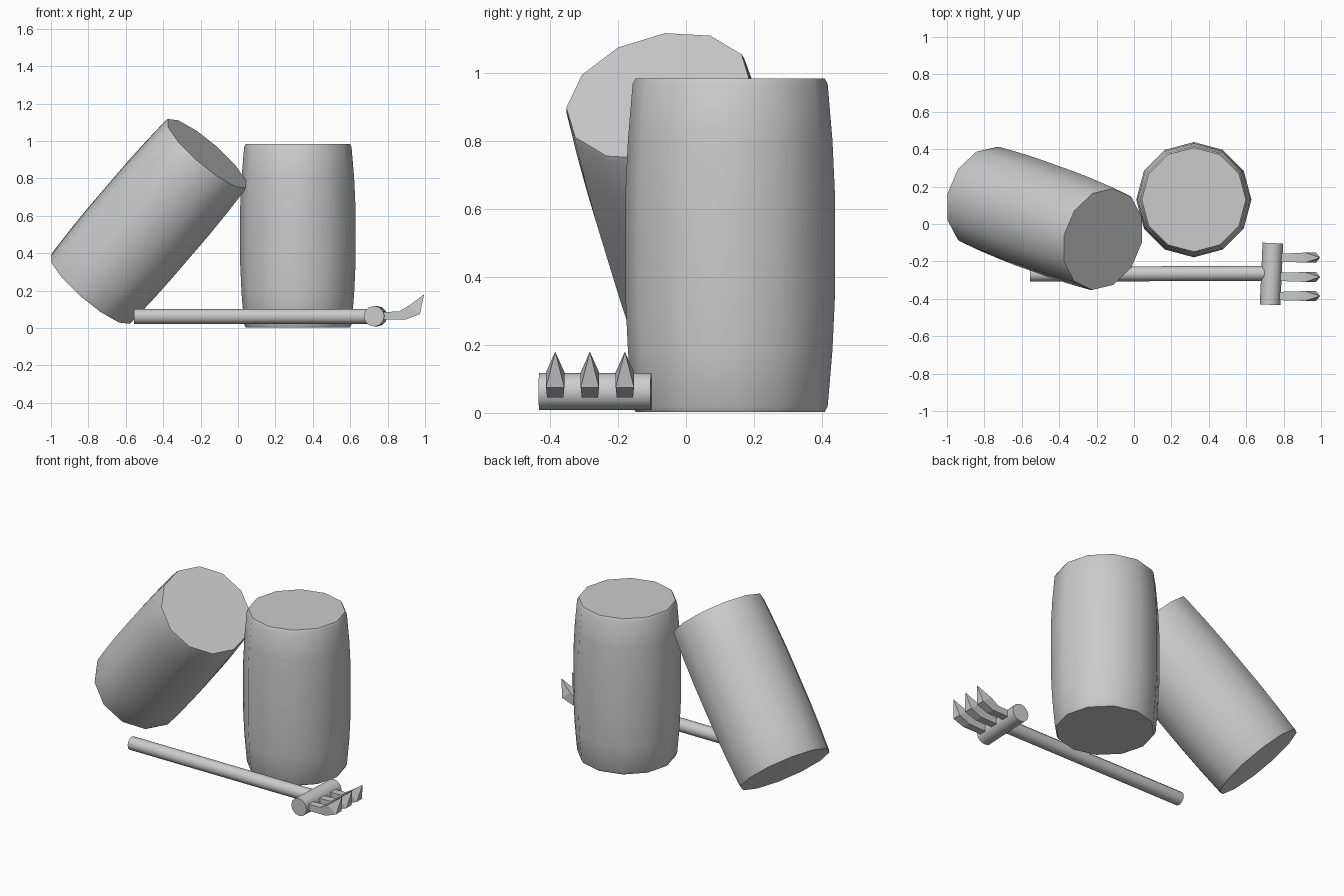
import bpy, bmesh
from math import cos, sin, tau, radians
from mathutils import Vector, Matrix

if "Cube" in bpy.data.objects:
    bpy.data.objects.remove(bpy.data.objects["Cube"])


def finish(name, bm, smooth=True):
    bmesh.ops.recalc_face_normals(bm, faces=bm.faces)
    mesh = bpy.data.meshes.new(name)
    bm.to_mesh(mesh)
    bm.free()
    ob = bpy.data.objects.new(name, mesh)
    bpy.context.collection.objects.link(ob)
    bpy.ops.object.select_all(action='DESELECT')
    ob.select_set(True)
    bpy.context.view_layer.objects.active = ob
    if smooth:
        bpy.ops.object.shade_smooth_by_angle(angle=radians(35))
    return ob


def lathe(name, profile, centre, axis, side, n=12):
    """Closed revolved solid; profile is (radius, height along axis)."""
    w = Vector(axis).normalized()
    u = Vector(side)
    u = (u - w * u.dot(w)).normalized()
    v = w.cross(u)
    bm = bmesh.new()
    rings = [[bm.verts.new(Vector(centre) + w * h
                           + (u * cos(tau * i / n) + v * sin(tau * i / n)) * r)
              for i in range(n)] for r, h in profile]
    for a, b in zip(rings, rings[1:]):
        for i in range(n):
            j = (i + 1) % n
            bm.faces.new((a[i], a[j], b[j], b[i]))
    bm.faces.new(rings[0])
    bm.faces.new(rings[-1])
    return finish(name, bm)


def barrel_profile(rim, edge, belly):
    half = [(rim, 0.491), (edge, 0.475), ((edge + 2 * belly) / 3, 0.31), (belly, 0.16)]
    return [(r, -h) for r, h in half] + [(r, h) for r, h in half[::-1]]


# Barrels: one upright, one leaning against it
lathe("upright_barrel", barrel_profile(0.278, 0.287, 0.308),
      (0.32, 0.13, 0.4935), (0, 0, 1), (1, 0, 0))
lathe("leaning_barrel", barrel_profile(0.279, 0.283, 0.294),
      (-0.478, 0.03, 0.57), (0.63, -0.225, 0.735), (-0.21, 0.02, 0.186))

# Rake handle and head
lathe("rake_handle", [(0.04, 0), (0.04, 1.27)],
      (-0.555, -0.268, 0.062), (1, 0.003, 0), (0, 0, 1))
lathe("rake_head", [(0.055, -0.165), (0.055, 0.165)],
      (0.735, -0.267, 0.063), (0.015, 0.33, 0), (0, 0, 1))

# Rake tines: bent square bars ending in a point
sections = [(0.76, 0.045, 0.76, 0.085, 0.022),
            (0.90, 0.046, 0.86, 0.088, 0.024),
            (0.973, 0.075, 0.915, 0.12, 0.027)]
for k, y in enumerate((-0.385, -0.283, -0.18)):
    bm = bmesh.new()
    rings = [[bm.verts.new((px, y + s * hw, pz))
              for px, pz, s in ((xl, zl, -1), (xl, zl, 1), (xu, zu, 1), (xu, zu, -1))]
             for xl, zl, xu, zu, hw in sections]
    for a, b in zip(rings, rings[1:]):
        for i in range(4):
            j = (i + 1) % 4
            bm.faces.new((a[i], a[j], b[j], b[i]))
    tip = bm.verts.new((0.995, y, 0.18))
    for i in range(4):
        bm.faces.new((rings[-1][i], rings[-1][(i + 1) % 4], tip))
    bm.faces.new(rings[0])
    finish(f"rake_tine_{k + 1}", bm, smooth=False)
